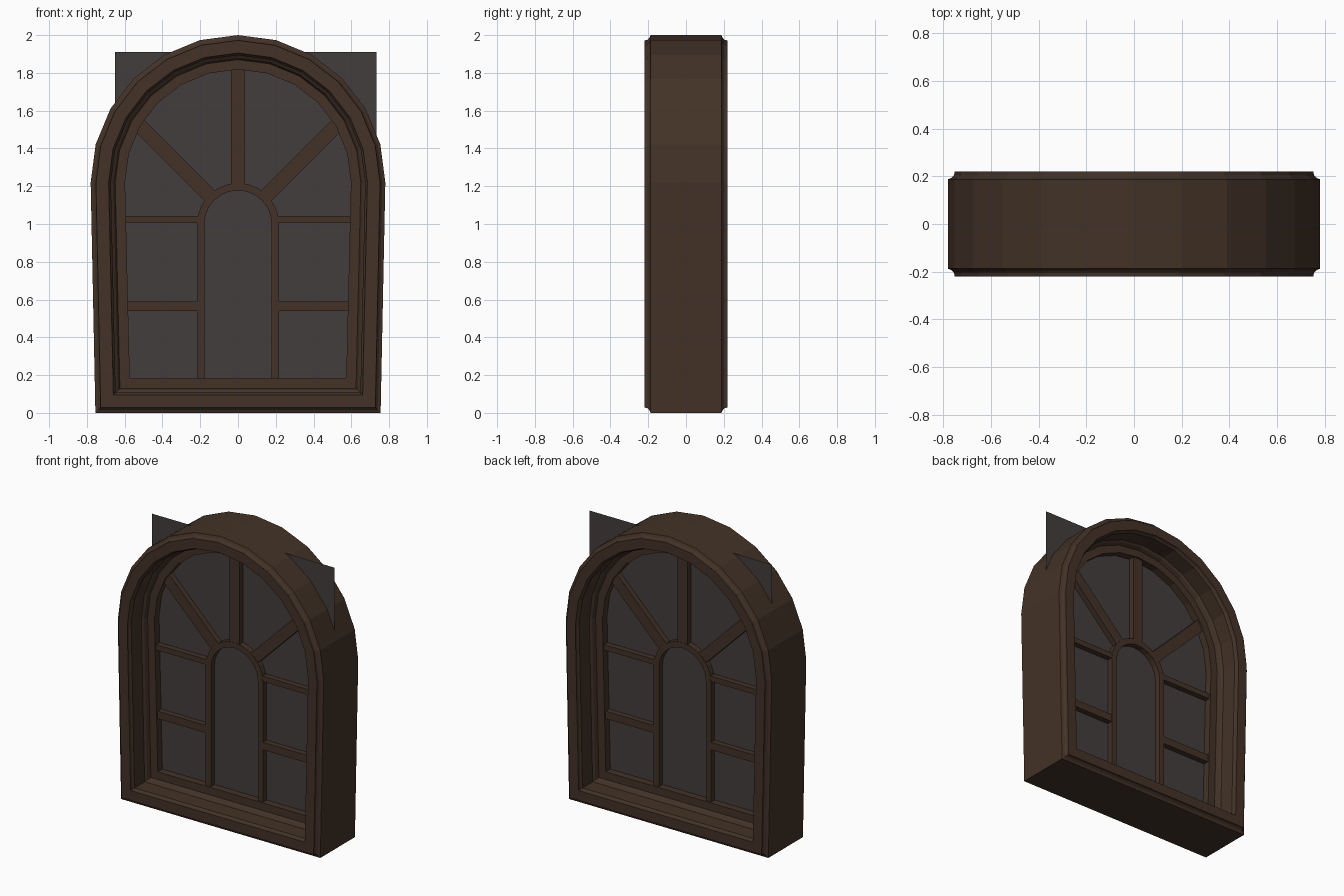
import bpy, bmesh, math
from mathutils import Vector

if "Cube" in bpy.data.objects:
    bpy.data.objects.remove(bpy.data.objects["Cube"])


def material(name, rgb):
    m = bpy.data.materials.new(name)
    m.diffuse_color = (*rgb, 1)
    m.use_nodes = True
    m.node_tree.nodes["Principled BSDF"].inputs["Base Color"].default_value = m.diffuse_color
    return m


WOOD = material("dark brown wood", (0.056, 0.032, 0.020))
GLASS = material("dark grey glass", (0.056, 0.047, 0.047))


def finish(name, bm, mat):
    bmesh.ops.recalc_face_normals(bm, faces=bm.faces)
    me = bpy.data.meshes.new(name)
    bm.to_mesh(me)
    bm.free()
    me.materials.append(mat)
    ob = bpy.data.objects.new(name, me)
    bpy.context.collection.objects.link(ob)
    return ob


def outline(i):
    """Window outline (x, z) moved inward by i."""
    pts = [(-0.755 + i, i)]
    for k in range(13):
        a = math.pi - math.pi * k / 12
        pts.append(((0.78 - i) * math.cos(a), 1.22 + (0.78 - i) * math.sin(a)))
    return pts + [(0.755 - i, i)]


def sweep(name, profile):
    """Sweep a closed (inset, y) section round the window outline."""
    bm = bmesh.new()
    rings = [[bm.verts.new((x, y, z)) for x, z in outline(i)] for i, y in profile]
    n = len(rings[0])
    for a, b in zip(rings, rings[1:] + rings[:1]):
        for k in range(n):
            j = (k + 1) % n
            bm.faces.new((a[k], a[j], b[j], b[k]))
    return finish(name, bm, WOOD)


def prism(name, pts, half):
    """Extrude an (x, z) polygon to y = -half .. half."""
    bm = bmesh.new()
    f = [bm.verts.new((x, -half, z)) for x, z in pts]
    b = [bm.verts.new((x, half, z)) for x, z in pts]
    bm.faces.new(f)
    bm.faces.new(b)
    for k in range(len(pts)):
        j = (k + 1) % len(pts)
        bm.faces.new((f[k], f[j], b[j], b[k]))
    return finish(name, bm, WOOD)


def bar(name, p, q, width, half):
    p, q = Vector(p), Vector(q)
    d = (q - p).normalized() * width / 2
    s = Vector((-d.y, d.x))
    return prism(name, [p + s, q + s, q - s, p - s], half)


# Outer frame with coved edges, same front and back
half = [(0, 0.187), (0.016, 0.194), (0.026, 0.205), (0.028, 0.22),
        (0.095, 0.22), (0.098, 0.207), (0.107, 0.195), (0.107, 0.085),
        (0.120, 0.075), (0.130, 0.05), (0.182, 0.05)]
sweep("frame_and_sash", half + [(i, -y) for i, y in reversed(half)])

# Arched centre muntin
MY = 0.04
CZ = 1.0


def arch(r):
    return ([(-r, 0.16)] + [(r * math.cos(math.pi - math.pi * k / 12),
             CZ + r * math.sin(math.pi - math.pi * k / 12)) for k in range(13)]
            + [(r, 0.16)])


prism("centre_arch_muntin", arch(0.217) + arch(0.178)[::-1], MY)

# Radiating and horizontal muntins
bar("top_muntin", (0, CZ + 0.2), (0, 1.84), 0.075, MY - 0.002)
for s, side in ((-1, "left"), (1, "right")):
    c = math.sqrt(0.5)
    bar(side + "_diagonal_muntin", (s * 0.2 * c, CZ + 0.2 * c),
        (s * 0.75 * c, CZ + 0.75 * c), 0.075, MY - 0.002)
    bar(side + "_upper_muntin", (s * 0.2, 1.025), (s * 0.62, 1.025), 0.037, MY - 0.002)
    bar(side + "_lower_muntin", (s * 0.2, 0.565), (s * 0.61, 0.565), 0.052, MY - 0.002)

# Glass pane, its upper corners stick out past the arch
bm = bmesh.new()
bm.faces.new([bm.verts.new((x, 0, z)) for x, z in
              ((-0.65, 0.13), (0.733, 0.13), (0.733, 1.91), (-0.65, 1.91))])
finish("glass_pane", bm, GLASS)
